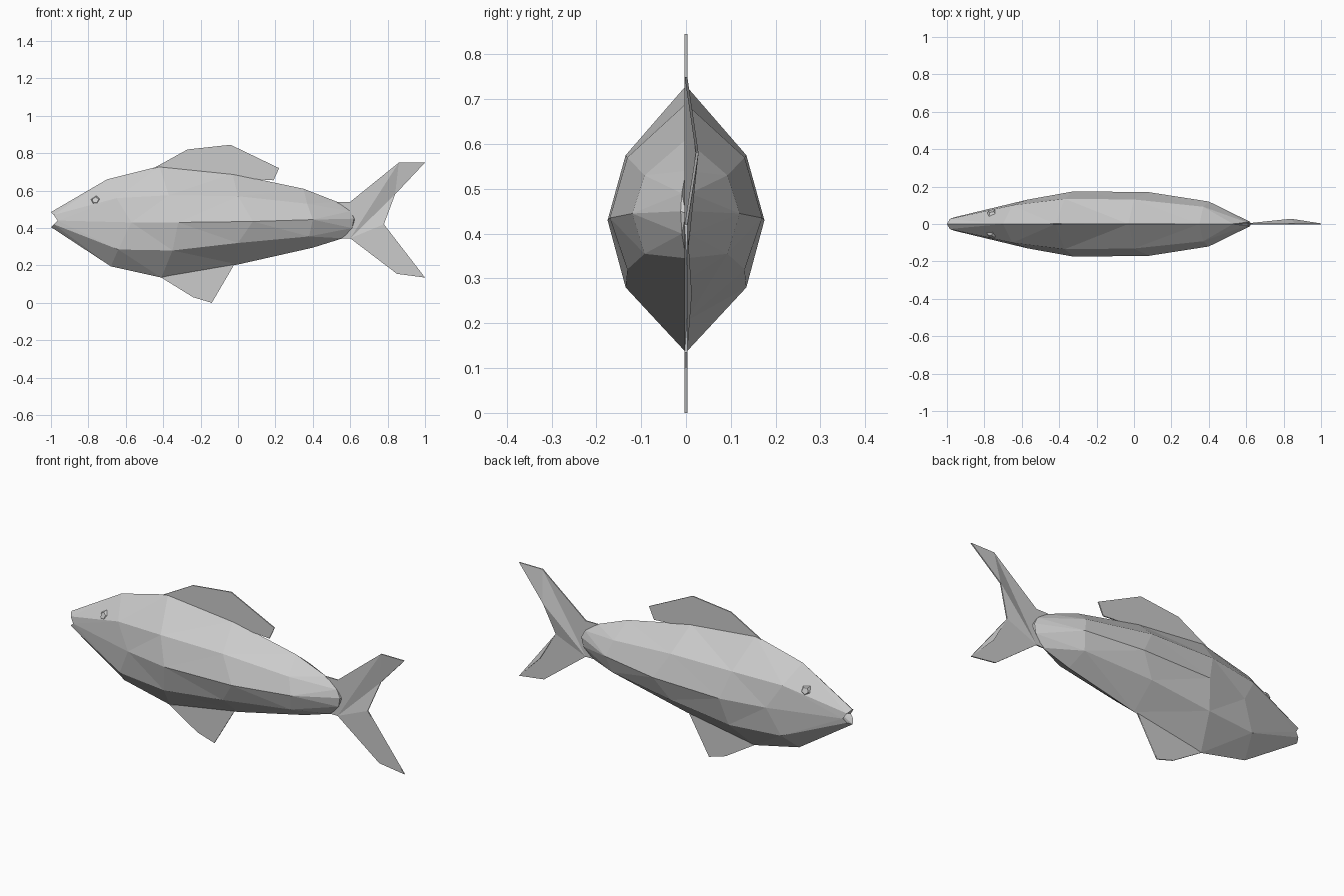
import bpy, bmesh, math
from mathutils import Vector

default = bpy.data.objects.get("Cube")
if default:
    bpy.data.objects.remove(default, do_unlink=True)

GREY = (0.6, 0.6, 0.6, 1)
grey = bpy.data.materials.new("fish grey")
grey.use_nodes = True
grey.diffuse_color = GREY
grey.node_tree.nodes["Principled BSDF"].inputs["Base Color"].default_value = GREY


def finish(name, bm):
    """Turn a bmesh into a flat shaded grey object."""
    bmesh.ops.remove_doubles(bm, verts=bm.verts, dist=0.0001)
    bmesh.ops.recalc_face_normals(bm, faces=bm.faces)
    mesh = bpy.data.meshes.new(name)
    bm.to_mesh(mesh)
    bm.free()
    mesh.materials.append(grey)
    obj = bpy.data.objects.new(name, mesh)
    bpy.context.collection.objects.link(obj)
    return obj


# Body: five lengthwise rails (x, z) from mouth to tail root
back = [(-1, .485), (-.7, .66), (-.42, .73), (-.03, .69), (.35, .61), (.53, .54)]
shoulder = [(-.985, .47), (-.65, .56), (-.37, .575), (0, .57), (.37, .53), (.6, .49)]
flank = [(-.965, .44), (-.57, .43), (-.32, .43), (.08, .435), (.4, .445), (.62, .45)]
lower_side = [(-.985, .42), (-.64, .285), (-.35, .28), (0, .32), (.38, .355), (.61, .4)]
belly = [(-1, .405), (-.68, .195), (-.41, .135), (0, .205), (.4, .295), (.56, .345)]
half_width = [.035, .13, .175, .17, .12, .012]
rails = [(back, 0), (shoulder, .77), (flank, 1), (lower_side, .77), (belly, 0)]


def build_body():
    bm = bmesh.new()
    rings = []
    for i, width in enumerate(half_width):
        right = [Vector((rail[i][0], -width * part, rail[i][1])) for rail, part in rails]
        left = [Vector((p.x, -p.y, p.z)) for p in reversed(right[1:-1])]
        rings.append([bm.verts.new(p) for p in right + left])
    count = len(rings[0])
    for a, b in zip(rings, rings[1:]):
        for k in range(count):
            n = (k + 1) % count
            bm.faces.new((a[k], a[n], b[n], b[k]))
    # Sunken mouth and pinched tail root
    for ring, x in ((rings[0], -.93), (rings[-1], .625)):
        centre = bm.verts.new((x, 0, .445))
        for k in range(count):
            bm.faces.new((ring[k], ring[(k + 1) % count], centre))
    bmesh.ops.triangulate(bm, faces=bm.faces)
    return finish("body", bm)


def build_fin(name, outline, thickness=.006, bend=None):
    """Thin plate in the x-z plane; bend maps outline indices to sideways offsets."""
    bm = bmesh.new()
    bend = bend or {}
    face = bm.faces.new([bm.verts.new((x, bend.get(i, 0) - thickness / 2, z))
                         for i, (x, z) in enumerate(outline)])
    bmesh.ops.triangulate(bm, faces=[face])
    result = bmesh.ops.extrude_face_region(bm, geom=bm.faces[:])
    moved = [g for g in result["geom"] if isinstance(g, bmesh.types.BMVert)]
    bmesh.ops.translate(bm, verts=moved, vec=(0, thickness, 0))
    return finish(name, bm)


def build_eye(name, side):
    """Five sided faceted bead set on the cheek."""
    bm = bmesh.new()
    bmesh.ops.create_cone(bm, cap_ends=True, segments=5, radius1=.04, radius2=.018, depth=.024)
    eye = finish(name, bm)
    eye.location = (-.76, side * .058, .545)
    eye.rotation_euler = (-side * math.radians(68), 0, -side * math.radians(-14))
    return eye


build_body()
build_fin("dorsal_fin", [(-.46, .715), (-.27, .82), (-.04, .845), (.22, .72),
                         (.19, .655), (-.03, .67), (-.4, .7)])
build_fin("belly_fin", [(-.41, .135), (-.24, .03), (-.14, 0), (-.11, .1),
                        (-.02, .205), (-.2, .19)])
build_fin("tail_fin", [(.5, .53), (.53, .54), (.6, .54), (.86, .75), (1, .75), (.84, .58),
                       (.78, .42), (.87, .265), (1, .135), (.85, .155), (.6, .345),
                       (.53, .345), (.5, .36)], bend={5: .025, 7: .01})
for label, side in (("right", -1), ("left", 1)):
    build_eye(label + "_eye", side)
